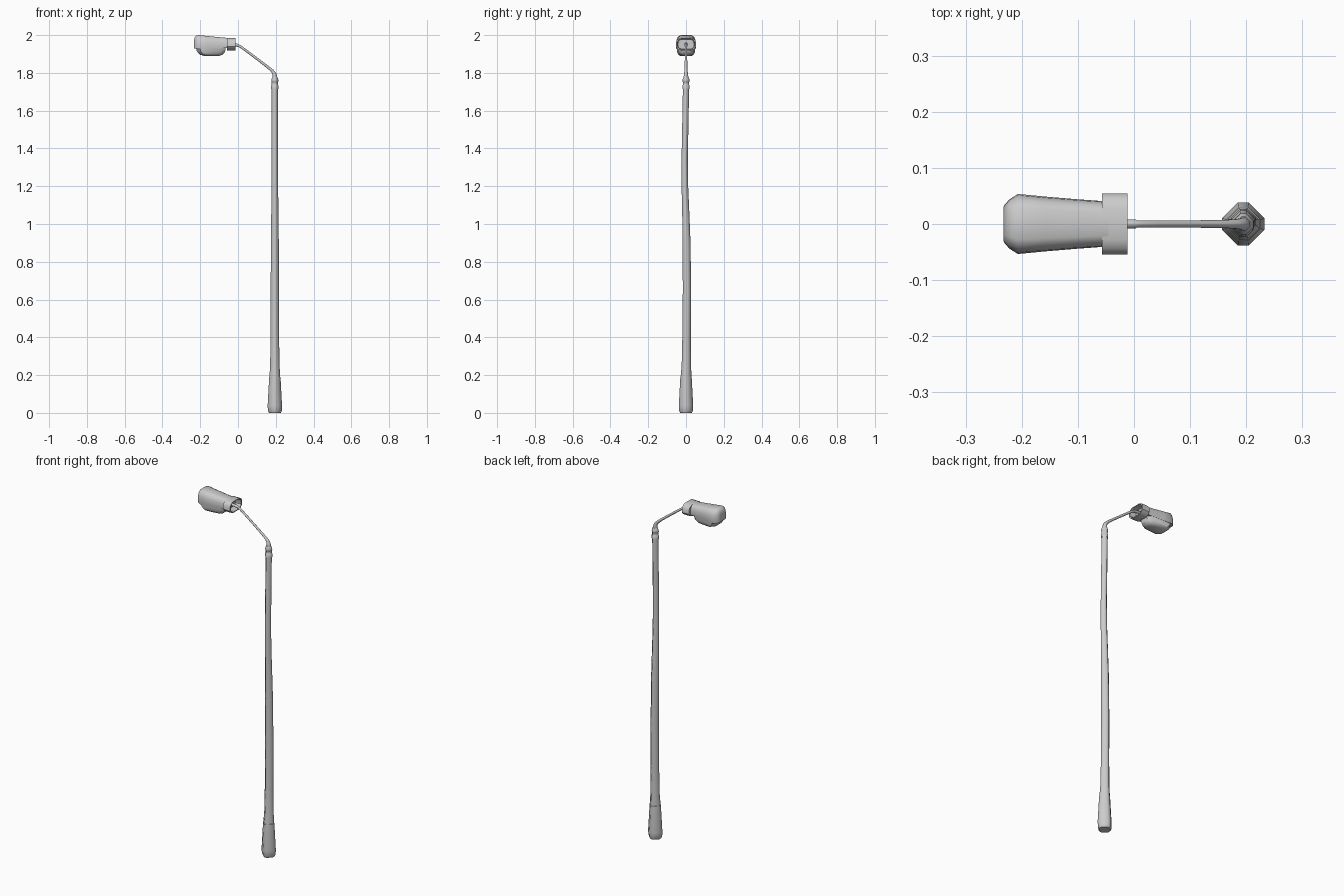
import bpy, bmesh
from mathutils import Vector

if "Cube" in bpy.data.objects:
    bpy.data.objects.remove(bpy.data.objects["Cube"])

PX = 0.195  # pole axis


def loft(name, rings, cap_start=True, cap_end=True, angle=0.7):
    bm = bmesh.new()
    loops = [[bm.verts.new(p) for p in ring] for ring in rings]
    n = len(loops[0])
    for a, b in zip(loops, loops[1:]):
        for i in range(n):
            j = (i + 1) % n
            bm.faces.new((a[i], a[j], b[j], b[i]))
    if cap_start:
        bm.faces.new(loops[0][::-1])
    if cap_end:
        bm.faces.new(loops[-1])
    bmesh.ops.recalc_face_normals(bm, faces=bm.faces)
    me = bpy.data.meshes.new(name)
    bm.to_mesh(me)
    bm.free()
    ob = bpy.data.objects.new(name, me)
    bpy.context.collection.objects.link(ob)
    bpy.context.view_layer.objects.active = ob
    ob.select_set(True)
    bpy.ops.object.shade_smooth_by_angle(angle=angle)
    ob.select_set(False)
    return ob


def octo(r):
    # diamond with cut corners
    c = r * 0.27
    return [(r, -c), (r, c), (c, r), (-c, r), (-r, c), (-r, -c), (-c, -r), (c, -r)]


def pole_part(name, profile):
    # profile entries: z, radius, y offset
    return loft(name, [[(PX + a, b + y, z) for a, b in octo(r)] for z, r, y in profile], angle=0.9)


# Base sleeve, pole and top cap
pole_part("base_sleeve", [(0, .031, 0), (.012, .037, 0), (.04, .038, 0), (.19, .030, 0), (.193, .024, 0)])
pole_part("pole", [(.185, .029, 0), (.25, .025, .002), (.40, .0225, .003), (.65, .022, .005),
                   (.90, .021, .003), (1.05, .019, -.001), (1.20, .0175, -.006), (1.35, .0165, -.007),
                   (1.50, .0165, -.004), (1.72, .0165, 0)])
pole_part("top_cap", [(1.715, .019, 0), (1.733, .019, 0), (1.736, .0165, 0), (1.752, .0165, 0),
                      (1.755, .019, 0), (1.765, .018, 0), (1.778, .013, 0)])


# Bent arm: octagonal rings swept in the xz plane
def sweep(name, path):
    rings = []
    for i, (x, z, r) in enumerate(path):
        a, b = path[max(i - 1, 0)], path[min(i + 1, len(path) - 1)]
        t = Vector((b[0] - a[0], 0, b[1] - a[1])).normalized()
        nrm = Vector((t.z, 0, -t.x))
        rings.append([Vector((x, 0, z)) + nrm * u + Vector((0, v, 0)) for u, v in octo(r)])
    return loft(name, rings, angle=0.9)


sweep("arm", [(PX, 1.765, .013), (PX, 1.782, .012), (.191, 1.798, .010), (.180, 1.812, .008),
              (.155, 1.833, .007), (.10, 1.875, .0065), (.04, 1.920, .0065), (.012, 1.940, .0065),
              (-.005, 1.947, .0065), (-.05, 1.950, .0065)])
sweep("arm_fitting", [(.003, 1.944, .008), (-.012, 1.949, .008), (-.05, 1.952, .008)])


# Lamp collar: hollow socket open towards the arm
def collar_ring(x, s):
    zc = 1.953
    pts = [(.054, -.014), (.054, .012), (.044, .024), (.028, .031), (-.028, .031), (-.044, .024),
           (-.054, .012), (-.054, -.014), (-.042, -.028), (-.026, -.034), (.026, -.034), (.042, -.028)]
    return [(x, y * s, zc + z * s) for y, z in pts]


loft("lamp_collar", [collar_ring(-.057, 1), collar_ring(-.012, 1), collar_ring(-.012, .86), collar_ring(-.05, .8)])


# Lamp housing: arched cross-sections along x
def shell_ring(x, w, top, bottom):
    h = top - bottom
    half = [(w * .96, 0), (w, h * .22), (w * .96, h * .58), (w * .80, h * .88), (w * .52, h)]
    return [(x, y, bottom + z) for y, z in half + [(-y, z) for y, z in half[::-1]]]


loft("lamp_housing", [shell_ring(-.045, .040, 1.984, 1.932), shell_ring(-.10, .044, 1.989, 1.930),
                      shell_ring(-.16, .049, 1.995, 1.928), shell_ring(-.207, .0535, 2.0, 1.927),
                      shell_ring(-.222, .044, 1.997, 1.928), shell_ring(-.230, .035, 1.985, 1.929),
                      shell_ring(-.233, .030, 1.970, 1.931)], angle=0.8)


# Lens bowl below the housing
def lens_ring(z, x0, x1, w):
    c = .021
    return [(x0 + c, -w, z), (x1 - c, -w * .84, z), (x1, -w * .5, z), (x1, w * .5, z),
            (x1 - c, w * .84, z), (x0 + c, w, z), (x0, w * .5, z), (x0, -w * .5, z)]


loft("lens", [lens_ring(1.935, -.222, -.066, .049), lens_ring(1.920, -.220, -.067, .048),
              lens_ring(1.907, -.213, -.072, .046), lens_ring(1.896, -.200, -.082, .041),
              lens_ring(1.890, -.180, -.100, .031)], angle=0.8)
